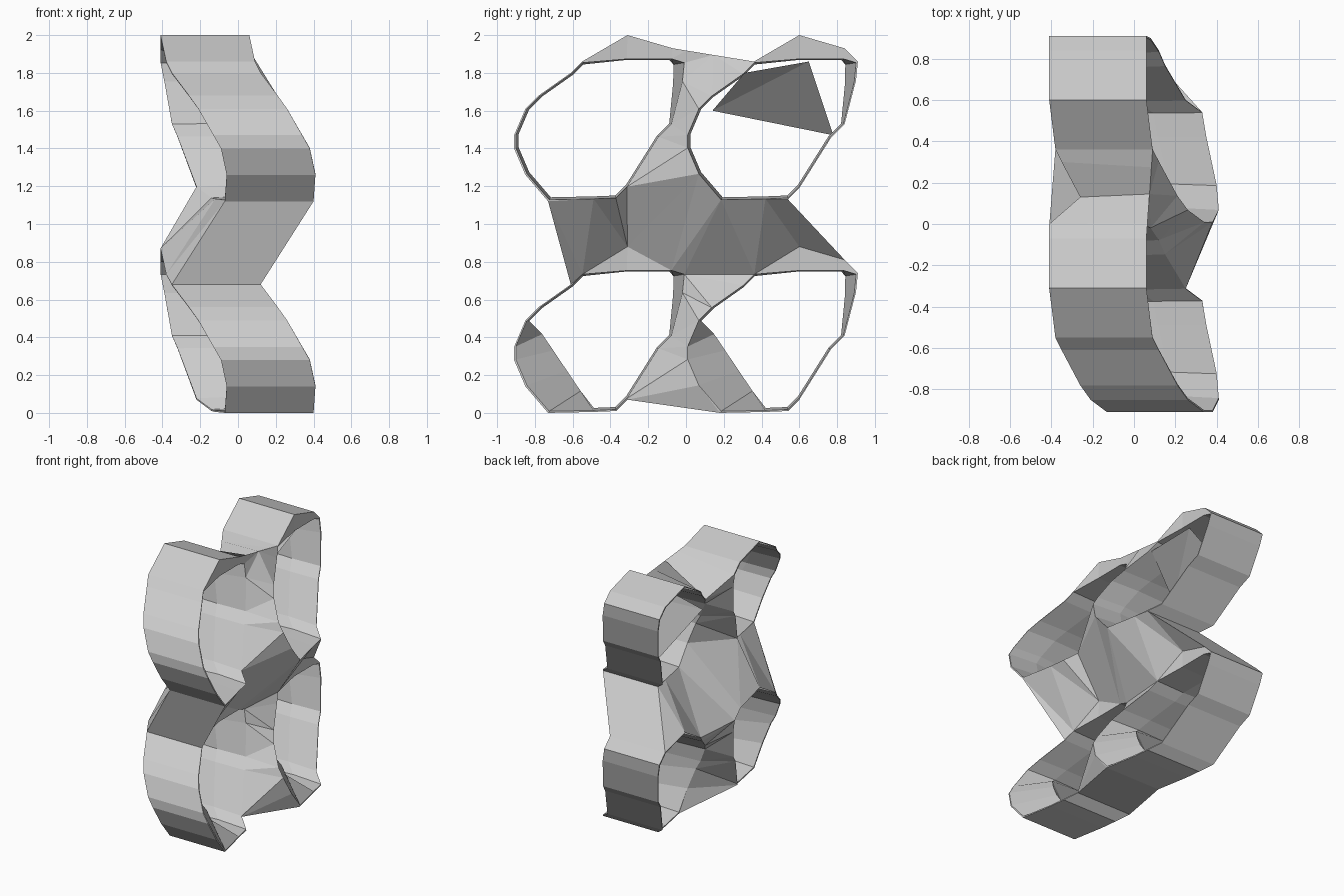
import bpy, bmesh
from mathutils import Vector
from mathutils.geometry import delaunay_2d_cdt

if "Cube" in bpy.data.objects:
    bpy.data.objects.remove(bpy.data.objects["Cube"])

# One ring of the block as (y, z, x of its +x edge); repeated 2 x 2
RING = [(-.85, .14, .41), (-.91, .28, .38), (-.91, .35, .34), (-.85, .49, .26),
        (-.78, .56, .21), (-.61, .68, .12), (-.55, .74, .09), (-.31, .88, .06),
        (-.07, .81, .06), (0, .74, .06), (-.01, .64, .08), (-.07, .41, .12),
        (-.14, .34, .15), (-.31, .07, .25), (-.37, .01, .33), (-.49, .005, .35),
        (-.73, 0, .40)]
STEP_Y, STEP_Z, DEPTH = .91, 1.12, .47
CENTER = Vector((-.45, .43))


def ring(col, row, scale=1.0, dx=0.0, cut=False, top=9, side=9):
    """Points (x, y, z) of one ring, shrunk about its centre and trimmed."""
    pts = []
    for i, (y, z, x) in enumerate(RING):
        p = CENTER + (Vector((y, z)) - CENTER) * scale
        if cut and i in (16, 0, 1, 2):      # flattened lower corner
            t = {16: .2, 0: .45, 1: .7, 2: .9}[i]
            p = Vector((-.5, .03)).lerp(Vector((-.79, .46)), t)
        p = Vector((min(p.x, side + .01 * (p.y - .4)), min(p.y, top + .005 * p.x)))
        pts.append(Vector((x + dx, p.x + col * STEP_Y, p.y + row * STEP_Z)))
    return pts


def pick(col, row, ids):
    r = ring(col, row)
    return [r[i] for i in ids]


def make(name, bm):
    bmesh.ops.remove_doubles(bm, verts=bm.verts, dist=1e-5)
    bmesh.ops.recalc_face_normals(bm, faces=bm.faces)
    me = bpy.data.meshes.new(name)
    bm.to_mesh(me)
    bm.free()
    ob = bpy.data.objects.new(name, me)
    bpy.context.collection.objects.link(ob)
    return ob


def inside(p, loop):
    """Even-odd test in the y-z plane."""
    hit = False
    for a, b in zip(loop, loop[1:] + loop[:1]):
        if (a.z > p.y) != (b.z > p.y):
            if p.x < a.y + (p.y - a.z) / (b.z - a.z) * (b.y - a.y):
                hit = not hit
    return hit


bm = bmesh.new()


def cap(outer, inner, extra=()):
    """Triangulated end face between the contour and the tunnel mouths."""
    pts, edges = list(extra), []
    for lp in [outer] + inner:
        n, k = len(pts), len(lp)
        edges += [(n + i, n + (i + 1) % k) for i in range(k)]
        pts += lp
    flat = [Vector((p.y, p.z)) for p in pts]
    co, _, faces, orig, _, _ = delaunay_2d_cdt(flat, edges, [], 0, 1e-6)
    vs = [bm.verts.new(pts[o[0]] if o else Vector((0, c.x, c.y)))
          for c, o in zip(co, orig)]
    for f in faces:
        m = sum((co[i] for i in f), Vector((0, 0))) / len(f)
        if inside(m, outer) and not any(inside(m, h) for h in inner):
            bm.faces.new([vs[i] for i in f])


def bridge(a, b):
    va, vb = [bm.verts.new(p) for p in a], [bm.verts.new(p) for p in b]
    for i in range(len(a)):
        j = (i + 1) % len(a)
        bm.faces.new((va[i], va[j], vb[j], vb[i]))


# Outer contour around all four rings; the back dips between the upper rings
first = pick(0, 0, range(0, 6)) + pick(0, 1, [16]) + pick(0, 1, range(0, 9))
last = (pick(1, 1, range(6, 15)) + pick(1, 0, range(8, 17))
        + pick(0, 0, [13, 14, 15, 16]))
outline = first + [first[-1].lerp(last[0], t) for t in (.17, .5, .8)] + last
back = Vector((-DEPTH, 0, 0))
back_outline = [p + back for p in
                first + pick(0, 1, [9]) + pick(1, 1, [4, 5]) + last]

cells = [(c, r) for c in (0, 1) for r in (0, 1)]
front_mouths = [ring(c, r, .98, top=.755) for c, r in cells]
back_mouths = [ring(c, r, .98, -DEPTH) for c, r in cells]

# Slanting end faces (with the peaks of the lower rings) and outer wall
cap(outline, front_mouths, pick(0, 0, [7]) + pick(1, 0, [7]))
cap(back_outline, back_mouths)
bridge(outline, back_outline)

# Tunnel walls, narrowing slightly at half depth
for (c, r), f, b in zip(cells, front_mouths, back_mouths):
    mid = ring(c, r, .95, -DEPTH / 2, cut=(r == 0), top=.75, side=-.07)
    bridge(f, mid)
    bridge(mid, b)
make("pierced_block", bm)

# Slanted web across the upper rear tunnel
bm = bmesh.new()
web = [(-.24, .14, 1.6), (-.3, .78, 1.47), (.04, .65, 1.86), (.1, .31, 1.8)]
vs = [bm.verts.new(p) for p in web]
bm.faces.new((vs[0], vs[1], vs[2]))
bm.faces.new((vs[0], vs[2], vs[3]))
make("tunnel_web", bm)
